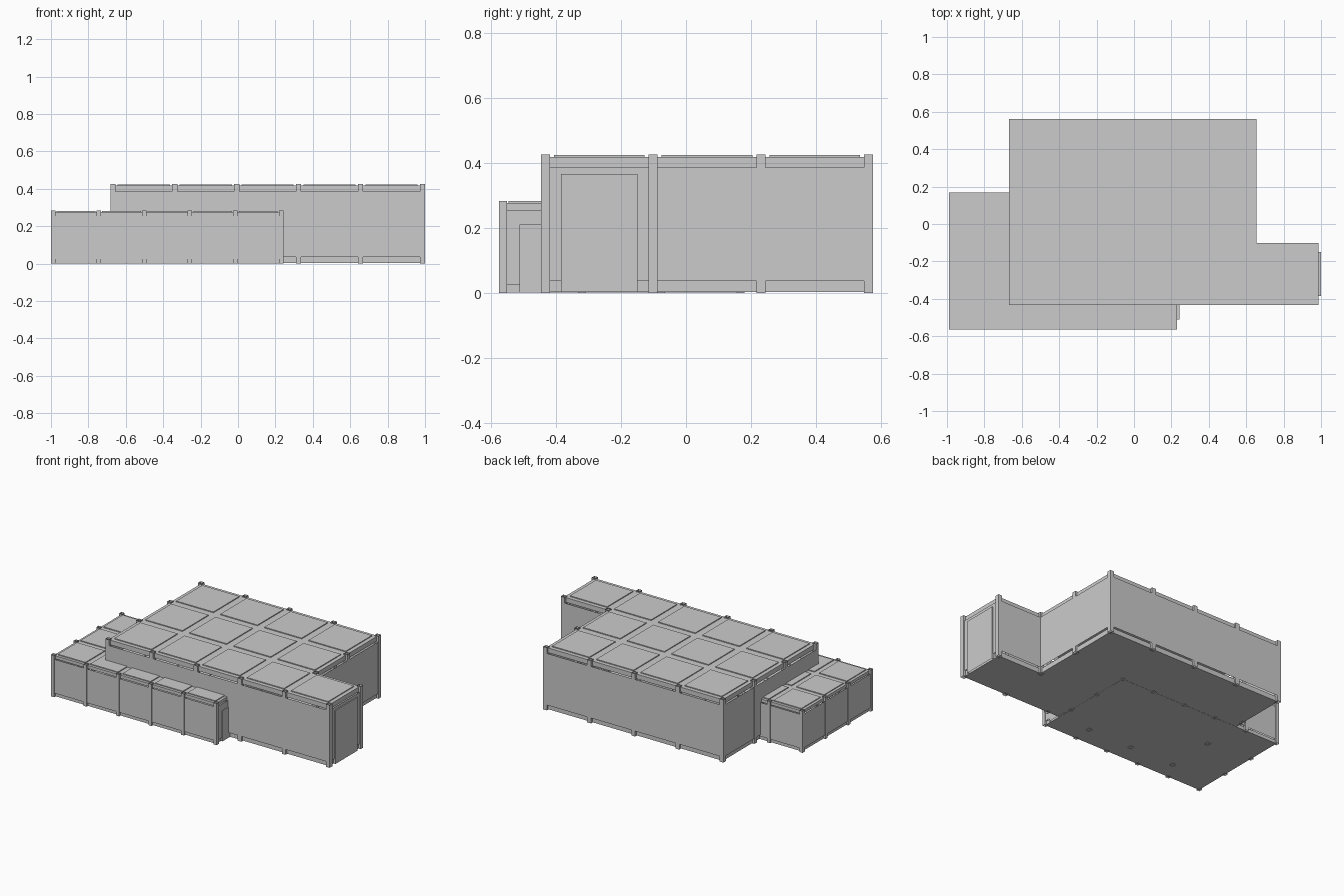
import bpy, bmesh
from mathutils import Vector

if "Cube" in bpy.data.objects:
    bpy.data.objects.remove(bpy.data.objects["Cube"])

Z = Vector((0, 0, 1))


def finish(name, bm):
    me = bpy.data.meshes.new(name)
    bmesh.ops.remove_doubles(bm, verts=bm.verts, dist=1e-5)
    bm.to_mesh(me)
    bm.free()
    ob = bpy.data.objects.new(name, me)
    bpy.context.collection.objects.link(ob)


def quad(bm, pts):
    bm.faces.new([bm.verts.new(p) for p in pts])


def upright(bm, p, q, z0, z1):
    # vertical sheet above p-q; its front is on the right of the direction p -> q
    quad(bm, [p + Z * z0, q + Z * z0, q + Z * z1, p + Z * z1])


def level(bm, x0, y0, x1, y1, z, up=True):
    pts = [(x0, y0, z), (x1, y0, z), (x1, y1, z), (x0, y1, z)]
    quad(bm, pts if up else pts[::-1])


def ring(bm, x0, y0, x1, y1, z0, z1):
    c = [Vector(v) for v in ((x0, y0, 0), (x1, y0, 0), (x1, y1, 0), (x0, y1, 0))]
    for i in range(4):
        upright(bm, c[i], c[(i + 1) % 4], z0, z1)


def building(name, cells, ox, oy, u, height, post, wall_out, trim, inset, door, floor_z):
    """Modular block: grid cells with roof panels, walls, recessed trim strips and posts."""
    roof, floor, walls, trims, posts, doors = (bmesh.new() for _ in range(6))
    base = height - 0.007
    corners = set()
    door_cell, door_half, door_top = door
    for i, j in cells:
        x, y = ox + i * u, oy + j * u
        # roof deck, raised roof panel and floor
        level(roof, x, y, x + u, y + u, base)
        box = (x + inset, y + inset, x + u - inset, y + u - inset)
        ring(roof, *box, base, height - 0.001)
        level(roof, *box, height - 0.001)
        level(floor, x, y, x + u, y + u, floor_z, up=False)
        # outside edges of the plan
        for di, dj, a, b in ((0, -1, (0, 0), (1, 0)), (1, 0, (1, 0), (1, 1)),
                             (0, 1, (1, 1), (0, 1)), (-1, 0, (0, 1), (0, 0))):
            if (i + di, j + dj) in cells:
                continue
            p = Vector((x + a[0] * u, y + a[1] * u, 0))
            q = Vector((x + b[0] * u, y + b[1] * u, 0))
            n = Vector((di, dj, 0))
            corners |= {(i + a[0], j + a[1]), (i + b[0], j + b[1])}
            is_door = (i, j) == door_cell and di == 1
            w = n * (post * 0.6 if is_door else wall_out)
            upright(walls, p + w, q + w, trim, height - trim - 0.003)
            upright(trims, p, q, floor_z, trim)
            upright(trims, p, q, height - trim - 0.003, base)
            if is_door:
                m, d = (p + q) / 2, n * post
                ring(doors, m.x - 0.004, m.y - door_half, m.x + d.x, m.y + door_half,
                     floor_z, door_top)
                level(doors, m.x - 0.004, m.y - door_half, m.x + d.x, m.y + door_half, door_top)
    # open-topped square posts around the outline
    for i, j in corners:
        x, y = ox + i * u, oy + j * u
        ring(posts, x - post, y - post, x + post, y + post, 0, height)
    for part, bm in (("roof", roof), ("floor", floor), ("walls", walls),
                     ("trim", trims), ("posts", posts), ("door", doors)):
        finish(name + "_" + part, bm)


# tall hall: 4 x 3 cells plus an entrance bay on the right
hall = {(i, j) for i in range(4) for j in range(3)} | {(4, 0)}
building("hall", hall, -0.669, -0.432, 0.331, 0.425, 0.014, 0.0135, 0.036, 0.026,
         ((4, 0), 0.118, 0.365), 0.003)

# low annex: 5 x 3 smaller cells running into the hall
annex = {(i, j) for i in range(5) for j in range(3)}
building("annex", annex, -0.988, -0.563, 0.2436, 0.283, 0.012, 0.008, 0.025, 0.018,
         ((4, 0), 0.07, 0.21), 0.002)
